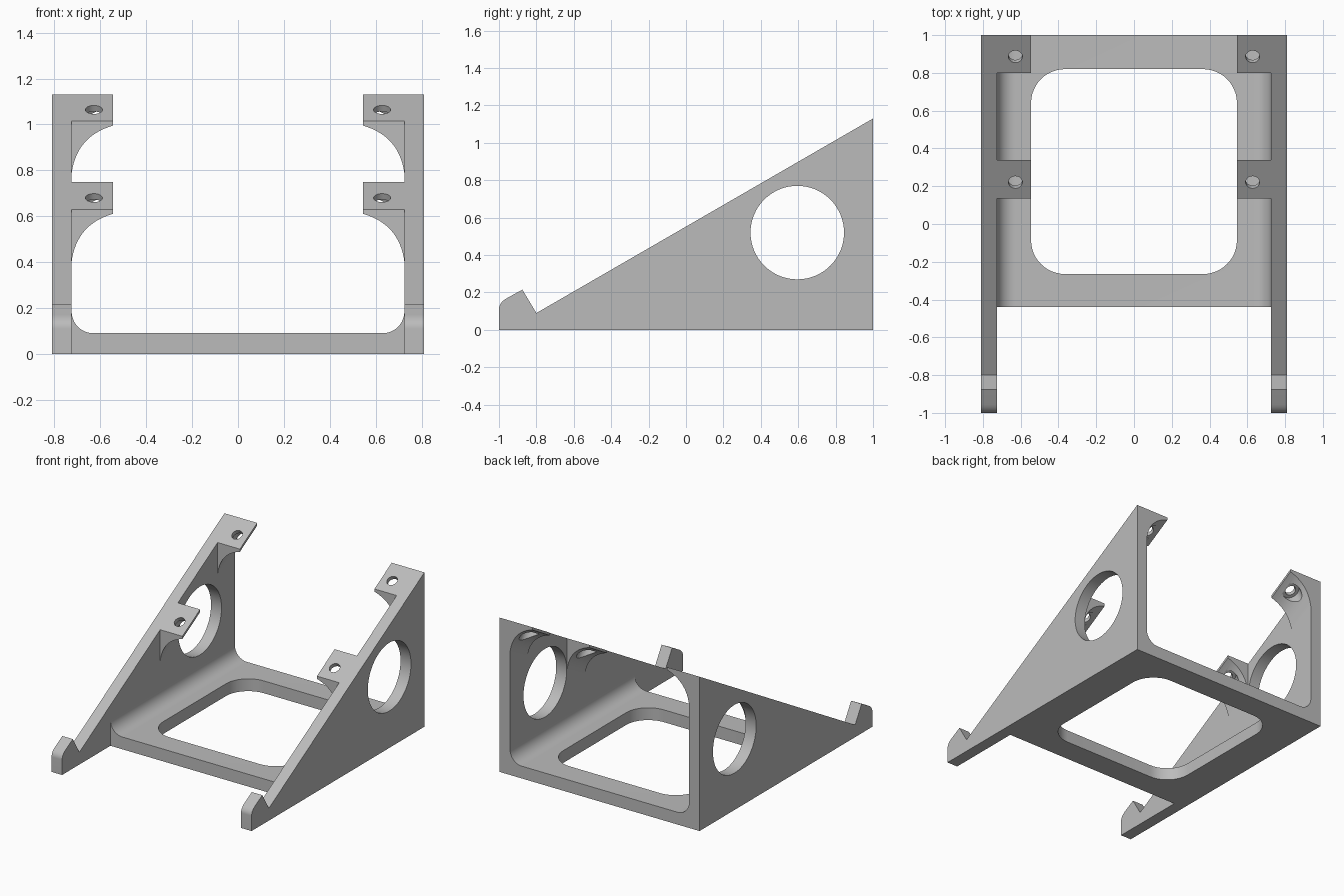
import bpy
import bmesh
from math import cos, sin, pi, radians
from mathutils import Matrix, Vector

cube = bpy.data.objects.get("Cube")
if cube:
    bpy.data.objects.remove(cube, do_unlink=True)

grey = bpy.data.materials.new("light grey")
grey.use_nodes = True
grey.diffuse_color = (0.5, 0.5, 0.5, 1)
grey.node_tree.nodes["Principled BSDF"].inputs["Base Color"].default_value = (0.5, 0.5, 0.5, 1)

INNER, OUTER, TAB_EDGE = 0.725, 0.81, 0.545
TILT = radians(30)
RISE = 1.04 / 1.8


def slope_z(y):
    return 0.09 + (y + 0.8) * RISE


def finish(name, bm):
    bmesh.ops.recalc_face_normals(bm, faces=bm.faces)
    mesh = bpy.data.meshes.new(name)
    bm.to_mesh(mesh)
    bm.free()
    mesh.materials.append(grey)
    obj = bpy.data.objects.new(name, mesh)
    bpy.context.collection.objects.link(obj)
    return obj


def prism(name, points, sweep):
    """Closed outline extruded along a vector."""
    bm = bmesh.new()
    face = bm.faces.new([bm.verts.new(p) for p in points])
    out = bmesh.ops.extrude_face_region(bm, geom=[face])
    moved = [v for v in out["geom"] if isinstance(v, bmesh.types.BMVert)]
    bmesh.ops.translate(bm, verts=moved, vec=Vector(sweep))
    # the source face may survive the extrusion as the start cap
    if not any(len(f.verts) == len(points) and f.verts[0] not in moved for f in bm.faces):
        bm.faces.new([v for v in bm.verts if v not in moved])
    return finish(name, bm)


def rod(radius, depth, matrix):
    bm = bmesh.new()
    bmesh.ops.create_cone(bm, cap_ends=True, segments=64, radius1=radius,
                          radius2=radius, depth=depth, matrix=matrix)
    return finish("cutter", bm)


def cut(obj, cutter):
    cutter.hide_render = True
    mod = obj.modifiers.new("cut", 'BOOLEAN')
    mod.operation, mod.solver, mod.object = 'DIFFERENCE', 'EXACT', cutter
    select(obj)
    bpy.ops.object.modifier_apply(modifier=mod.name)
    bpy.data.objects.remove(cutter, do_unlink=True)


def select(obj):
    bpy.ops.object.select_all(action='DESELECT')
    obj.select_set(True)
    bpy.context.view_layer.objects.active = obj


def arc(cx, cy, r, start, end, steps=12):
    return [(cx + r * cos(radians(start + (end - start) * i / steps)),
             cy + r * sin(radians(start + (end - start) * i / steps)))
            for i in range(steps + 1)]


parts = []

# Base plate with coved edges that rise into the side walls
R = 0.095
section = [(-INNER, 0), (INNER, 0)]
section += arc(INNER - R, 0.09 + R, R, 0, -90)
section += arc(R - INNER, 0.09 + R, R, 270, 180)
base = prism("base_plate", [(x, -0.44, z) for x, z in section], (0, 1.44, 0))

# Rounded window through the base
c = 0.18
x0, y0, y1 = TAB_EDGE - c, -0.265 + c, 0.82 - c
window = (arc(x0, y1, c, 0, 90) + arc(-x0, y1, c, 90, 180)
          + arc(-x0, y0, c, 180, 270) + arc(x0, y0, c, 270, 360))
cut(base, prism("cutter", [(x, y, -0.2) for x, y in window], (0, 0, 0.6)))
parts.append(base)

# Side wall outline: wedge with a notch and a rounded front stop
nose = []
for i in range(11):
    t = i / 10
    a, b, d = Vector((-1, 0.11)), Vector((-1, 0.146)), Vector((-0.955, 0.171))
    nose.append(tuple(a * (1 - t) ** 2 + b * 2 * t * (1 - t) + d * t * t))
wedge = [(1, 0), (-1, 0)] + nose + [(-0.875, 0.215), (-0.8, 0.09), (1, slope_z(1))]

# Tab section as (x, drop below slope): thin lip and a concave gusset
gusset = [(INNER, 0), (TAB_EDGE, 0)]
for i in range(17):
    t = i / 16
    bulge = 4 * 0.045 * t * (1 - t)
    gusset.append((TAB_EDGE + 0.18 * t + 0.756 * bulge, 0.02 + 0.208 * t - 0.655 * bulge))

for side, s in (("left", 1), ("right", -1)):
    wall = prism(side + "_wall", [(s * INNER, y, z) for y, z in wedge],
                 (s * (OUTER - INNER), 0, 0))
    cut(wall, rod(0.25, 0.6, Matrix.Translation((s * 0.77, 0.595, 0.52))
                  @ Matrix.Rotation(pi / 2, 4, 'Y')))
    parts.append(wall)

    for level, front, depth in (("lower", 0.135, 0.205), ("upper", 0.8, 0.2)):
        tab = prism(side + "_" + level + "_tab",
                    [(s * x, front, slope_z(front) - drop) for x, drop in gusset],
                    (0, depth, depth * RISE))
        # Screw hole, widened below for the screw head
        y = front + 0.086
        frame = Matrix.Translation((s * 0.628, y, slope_z(y))) @ Matrix.Rotation(TILT, 4, 'X')
        cut(tab, rod(0.037, 0.6, frame))
        cut(tab, rod(0.06, 0.4, frame @ Matrix.Translation((0, 0, -0.23))))
        parts.append(tab)

for part in parts:
    select(part)
    bpy.ops.object.shade_smooth_by_angle(angle=radians(25))
